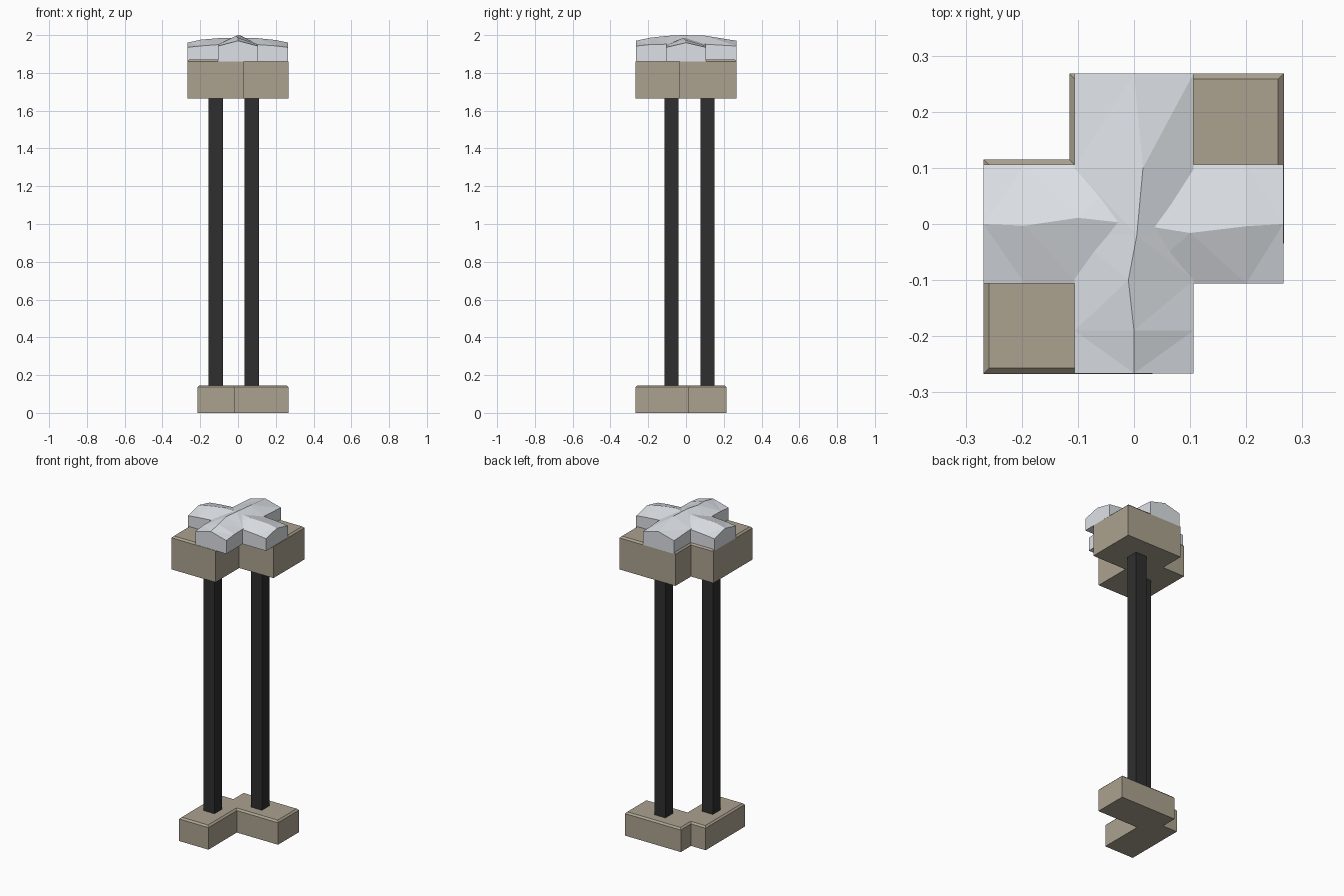
import bpy, bmesh

if "Cube" in bpy.data.objects:
    bpy.data.objects.remove(bpy.data.objects["Cube"])


def material(name, rgb):
    m = bpy.data.materials.new(name)
    m.diffuse_color = (*rgb, 1)
    m.use_nodes = True
    m.node_tree.nodes["Principled BSDF"].inputs["Base Color"].default_value = m.diffuse_color
    return m


STONE = material("warm stone", (0.41, 0.365, 0.28))
IRON = material("dark iron", (0.028, 0.028, 0.029))
SNOW = material("snow", (0.72, 0.75, 0.79))


def finish(bm, name, mat):
    bmesh.ops.recalc_face_normals(bm, faces=bm.faces)
    me = bpy.data.meshes.new(name)
    bm.to_mesh(me)
    bm.free()
    me.materials.append(mat)
    ob = bpy.data.objects.new(name, me)
    bpy.context.collection.objects.link(ob)
    return ob


def slab(name, outline, z0, z1, chamfer=0.01):
    """Extruded outline with a small chamfer round its top edge."""
    bm = bmesh.new()
    bottom = bm.faces.new([bm.verts.new((x, y, z0)) for x, y in outline])
    ext = bmesh.ops.extrude_face_region(bm, geom=[bottom], use_keep_orig=True)["geom"]
    for v in ext:
        if isinstance(v, bmesh.types.BMVert):
            v.co.z = z1
    bmesh.ops.recalc_face_normals(bm, faces=bm.faces)
    rim = [e for e in bm.edges if all(v.co.z > z1 - 1e-4 for v in e.verts)]
    bmesh.ops.bevel(bm, geom=rim, offset=chamfer, segments=1, affect='EDGES')
    return finish(bm, name, STONE)


def stepped(ax0, ax1, ay0, ay1, bx0, bx1, by0, by1):
    """Outline of two overlapping rectangles: back right a, front left b."""
    return [(bx0, by0), (bx1, by0), (bx1, ay0), (ax1, ay0),
            (ax1, ay1), (ax0, ay1), (ax0, by1), (bx0, by1)]


# stone foot and head
slab("base", stepped(-0.115, 0.267, 0.01, 0.215, -0.215, -0.015, -0.267, 0.115), 0, 0.146)
slab("cap", stepped(-0.115, 0.267, -0.035, 0.268, -0.268, 0.033, -0.267, 0.115), 1.665, 1.87)

# square posts
for name, x, y in (("front_post", -0.118, -0.077), ("back_post", 0.073, 0.113)):
    bm = bmesh.new()
    bmesh.ops.create_cube(bm, size=1)
    bmesh.ops.scale(bm, vec=(0.075, 0.075, 1.56), verts=bm.verts)
    bmesh.ops.translate(bm, vec=(x, y, 0.9), verts=bm.verts)
    finish(bm, name, IRON)


def snow_bar(name, stations, along_x):
    """Ridged bar lofted from (distance, ridge shift, ridge z, eave z)."""
    bm = bmesh.new()
    h = 0.106
    rings = []
    for t, shift, ridge, eave in stations:
        prof = [(-h, 1.86), (-h, eave), (shift, ridge), (h, eave), (h, 1.86)]
        rings.append([bm.verts.new((t, s, z) if along_x else (s, t, z)) for s, z in prof])
    for a, b in zip(rings, rings[1:]):
        for i in range(5):
            j = (i + 1) % 5
            bm.faces.new((a[i], a[j], b[j], b[i]))
    bm.faces.new(rings[0])
    bm.faces.new(rings[-1])
    bmesh.ops.triangulate(bm, faces=[f for f in bm.faces if len(f.verts) == 4])
    return finish(bm, name, SNOW)


# crossed snow drifts on the cap
snow_bar("snow_front_to_back", [
    (-0.266, 0.0, 1.970, 1.942), (-0.19, 0.0, 1.986, 1.950),
    (-0.10, -0.010, 1.996, 1.952), (-0.02, 0.005, 2.0, 1.952),
    (0.10, 0.016, 1.997, 1.952), (0.268, 0.0, 1.970, 1.942)], False)
snow_bar("snow_side_to_side", [
    (-0.268, 0.0, 1.960, 1.935), (-0.195, -0.003, 1.976, 1.943),
    (-0.10, 0.011, 1.984, 1.950), (0.0, 0.0, 1.986, 1.952),
    (0.10, -0.016, 1.984, 1.950), (0.20, -0.004, 1.974, 1.943),
    (0.266, 0.0, 1.960, 1.935)], True)
